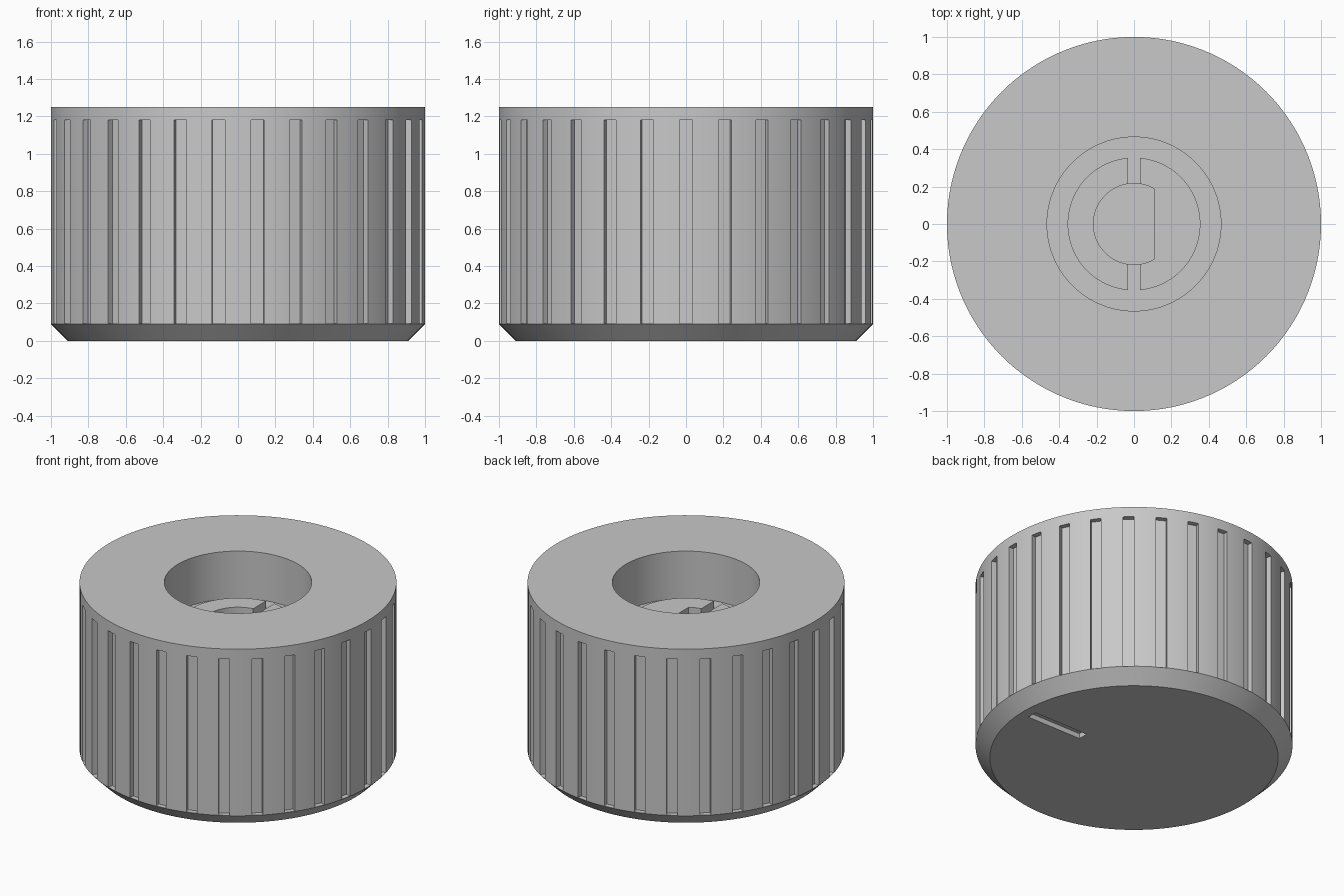
import bpy, bmesh, math
from mathutils import Matrix, Vector

cube = bpy.data.objects.get("Cube")
if cube:
    bpy.data.objects.remove(cube, do_unlink=True)

GREY = 0.58
mat = bpy.data.materials.new("mid_grey")
mat.use_nodes = True
mat.diffuse_color = (GREY, GREY, GREY, 1)
mat.node_tree.nodes["Principled BSDF"].inputs["Base Color"].default_value = (GREY, GREY, GREY, 1)


def make_object(name, bm):
    bmesh.ops.recalc_face_normals(bm, faces=bm.faces)
    mesh = bpy.data.meshes.new(name)
    bm.to_mesh(mesh)
    bm.free()
    mesh.materials.append(mat)
    obj = bpy.data.objects.new(name, mesh)
    bpy.context.collection.objects.link(obj)
    return obj


def add_box(bm, low, high, angle=0):
    low, high = Vector(low), Vector(high)
    place = (Matrix.Rotation(angle, 4, 'Z') @ Matrix.Translation((low + high) / 2)
             @ Matrix.Diagonal((*(high - low), 1)))
    bmesh.ops.create_cube(bm, size=1, matrix=place)


def lathe(profile, steps):
    bm = bmesh.new()
    verts = [bm.verts.new((r, 0, z)) for r, z in profile]
    edges = [bm.edges.new(pair) for pair in zip(verts, verts[1:])]
    bmesh.ops.spin(bm, geom=verts + edges, axis=(0, 0, 1), cent=(0, 0, 0),
                   angle=math.tau, steps=steps, use_duplicate=False)
    bmesh.ops.remove_doubles(bm, verts=bm.verts, dist=0.0001)
    return bm


def cut(target, bm):
    cutter = make_object("cutter", bm)
    cutter.hide_render = True
    mod = target.modifiers.new("cut", 'BOOLEAN')
    mod.operation = 'DIFFERENCE'
    mod.solver = 'EXACT'
    mod.object = cutter
    bpy.ops.object.modifier_apply(modifier=mod.name)
    bpy.data.objects.remove(cutter, do_unlink=True)


# Round body with chamfered face, wide bore and a shaft collar inside it
body = make_object("knob_body", lathe(
    [(0, 0), (0.91, 0), (1, 0.09), (1, 1.25), (0.465, 1.25), (0.465, 0.92),
     (0.355, 0.92), (0.355, 0.975), (0, 0.975)], 120))
bpy.ops.object.select_all(action='DESELECT')
bpy.context.view_layer.objects.active = body
body.select_set(True)

# Grip grooves around the side
grooves = bmesh.new()
for i in range(30):
    add_box(grooves, (0.965, -0.035, 0.092), (1.1, 0.035, 1.18), math.tau * i / 30)
cut(body, grooves)

# Pointer slot in the underside face
pointer = bmesh.new()
add_box(pointer, (0.42, -0.035, -0.1), (0.84, 0.035, 0.035))
cut(body, pointer)

# Slot across the collar
slot = bmesh.new()
add_box(slot, (-0.033, -0.4, 0.921), (0.033, 0.4, 1.1))
cut(body, slot)

# D-shaped shaft hole
radius, flat = 0.217, 0.11
start = math.acos(flat / radius)
hole = bmesh.new()
rim = []
for i in range(49):
    a = start + (math.tau - 2 * start) * i / 48
    rim.append(hole.verts.new((radius * math.cos(a), radius * math.sin(a), 0.4)))
base = hole.faces.new(rim)
top = bmesh.ops.extrude_face_region(hole, geom=[base])["geom"]
bmesh.ops.translate(hole, vec=(0, 0, 0.8),
                    verts=[v for v in top if isinstance(v, bmesh.types.BMVert)])
cut(body, hole)

bpy.ops.object.shade_smooth_by_angle(angle=math.radians(25))
